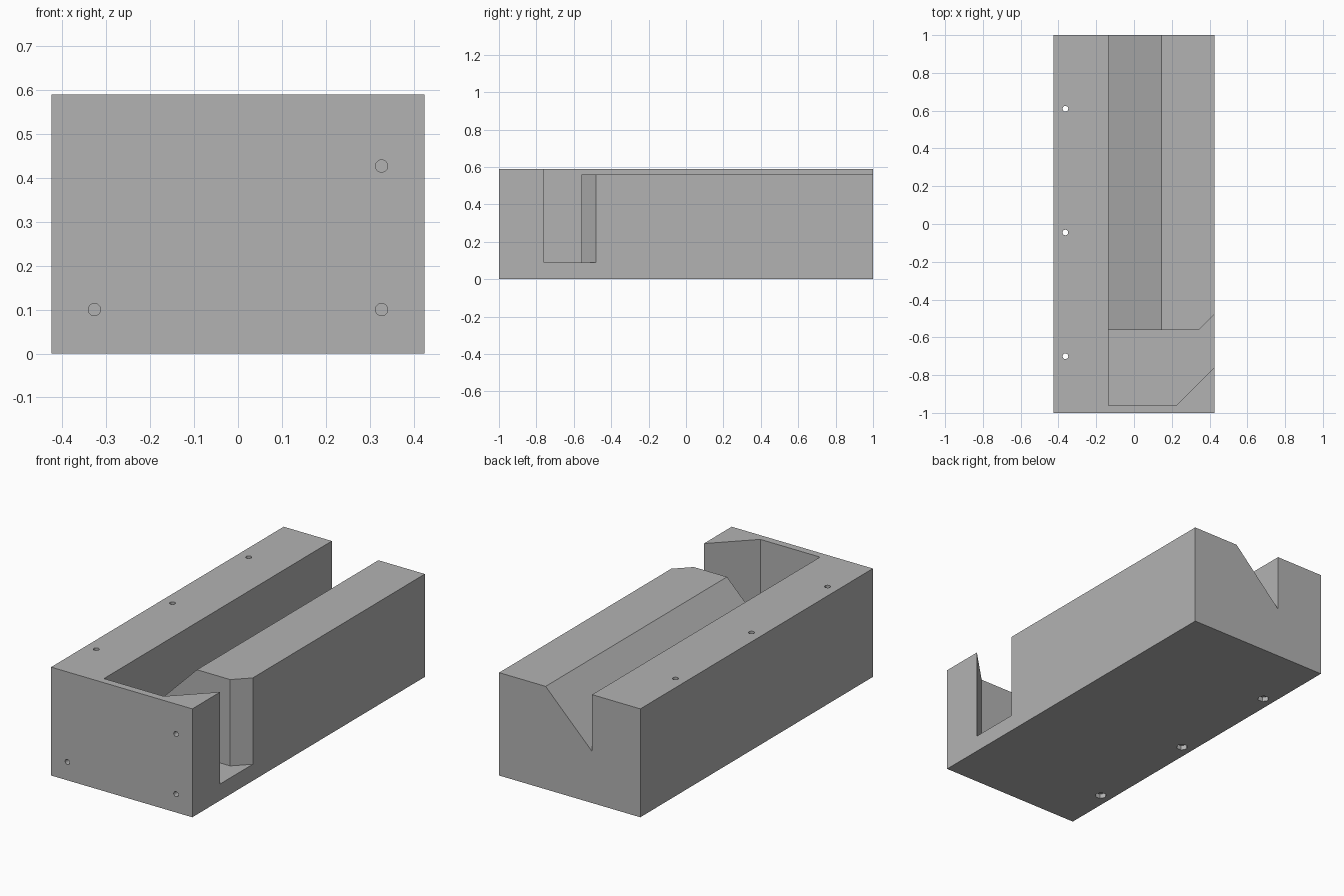
import bpy
import bmesh
from math import cos, sin, tau
from mathutils import Matrix, Vector

default = bpy.data.objects.get("Cube")
if default:
    bpy.data.objects.remove(default, do_unlink=True)

HALF_W, HALF_L, TOP, LOW_TOP = 0.425, 1.0, 0.59, 0.56
WALL_X = -0.135      # upright wall shared by the groove and the pocket
OVER = 0.1           # how far cutters stick out

grey = bpy.data.materials.new("plain grey")
grey.use_nodes = True
colour = (0.45, 0.45, 0.45, 1)
grey.diffuse_color = colour
grey.node_tree.nodes["Principled BSDF"].inputs["Base Color"].default_value = colour


def prism(name, profile, axis, start, end):
    """Extrude a 2D profile along z (xy profile) or y (xz profile)."""
    def place(a, b, depth):
        return Vector((a, b, depth)) if axis == "Z" else Vector((a, depth, b))
    bm = bmesh.new()
    face = bm.faces.new([bm.verts.new(place(a, b, start)) for a, b in profile])
    grown = bmesh.ops.extrude_face_region(bm, geom=[face], use_keep_orig=True)
    moved = [v for v in grown["geom"] if isinstance(v, bmesh.types.BMVert)]
    bmesh.ops.translate(bm, verts=moved, vec=place(0, 0, end - start))
    bmesh.ops.recalc_face_normals(bm, faces=bm.faces)
    mesh = bpy.data.meshes.new(name)
    bm.to_mesh(mesh)
    bm.free()
    mesh.materials.append(grey)
    obj = bpy.data.objects.new(name, mesh)
    bpy.context.collection.objects.link(obj)
    return obj


def disc(x, y, radius, sides):
    return [(x + radius * cos(tau * i / sides), y + radius * sin(tau * i / sides))
            for i in range(sides)]


def cut(target, cutter):
    cutter.hide_render = True
    mod = target.modifiers.new("cut", "BOOLEAN")
    mod.operation, mod.solver, mod.object = "DIFFERENCE", "EXACT", cutter
    bpy.context.view_layer.objects.active = target
    bpy.ops.object.modifier_apply(modifier=mod.name)
    bpy.data.objects.remove(cutter, do_unlink=True)


# Main block
block = prism("grooved_block", [(-HALF_W, -HALF_L), (HALF_W, -HALF_L),
                                (HALF_W, HALF_L), (-HALF_W, HALF_L)], "Z", 0, TOP)

# Deep pocket with angled corners, opening on the side
out = HALF_W + OVER
pocket = [(WALL_X, -0.96), (0.225, -0.96), (HALF_W, -0.76), (out, -0.76),
          (out, -0.48), (HALF_W, -0.48), (0.345, -0.56), (WALL_X, -0.56)]
cut(block, prism("pocket_cutter", pocket, "Z", 0.09, TOP + OVER))

# Sloped groove and slightly lowered shelf beside it
groove = [(WALL_X, TOP + OVER), (WALL_X, 0.28), (0.145, LOW_TOP),
          (out, LOW_TOP), (out, TOP + OVER)]
cut(block, prism("groove_cutter", groove, "Y", -0.6, HALF_L + OVER))

# Through holes with hexagonal nut recesses underneath
for y in (-0.70, -0.045, 0.61):
    cut(block, prism("hole_cutter", disc(-0.363, y, 0.015, 20), "Z", -OVER, TOP + OVER))
    cut(block, prism("nut_cutter", disc(-0.363, y, 0.03, 6), "Z", -OVER, 0.025))

# Blind holes in the front
for x, z in ((-0.327, 0.1), (0.327, 0.1), (0.327, 0.427)):
    cut(block, prism("front_hole_cutter", disc(x, z, 0.014, 20), "Y",
                     -HALF_L - OVER, -0.9))
